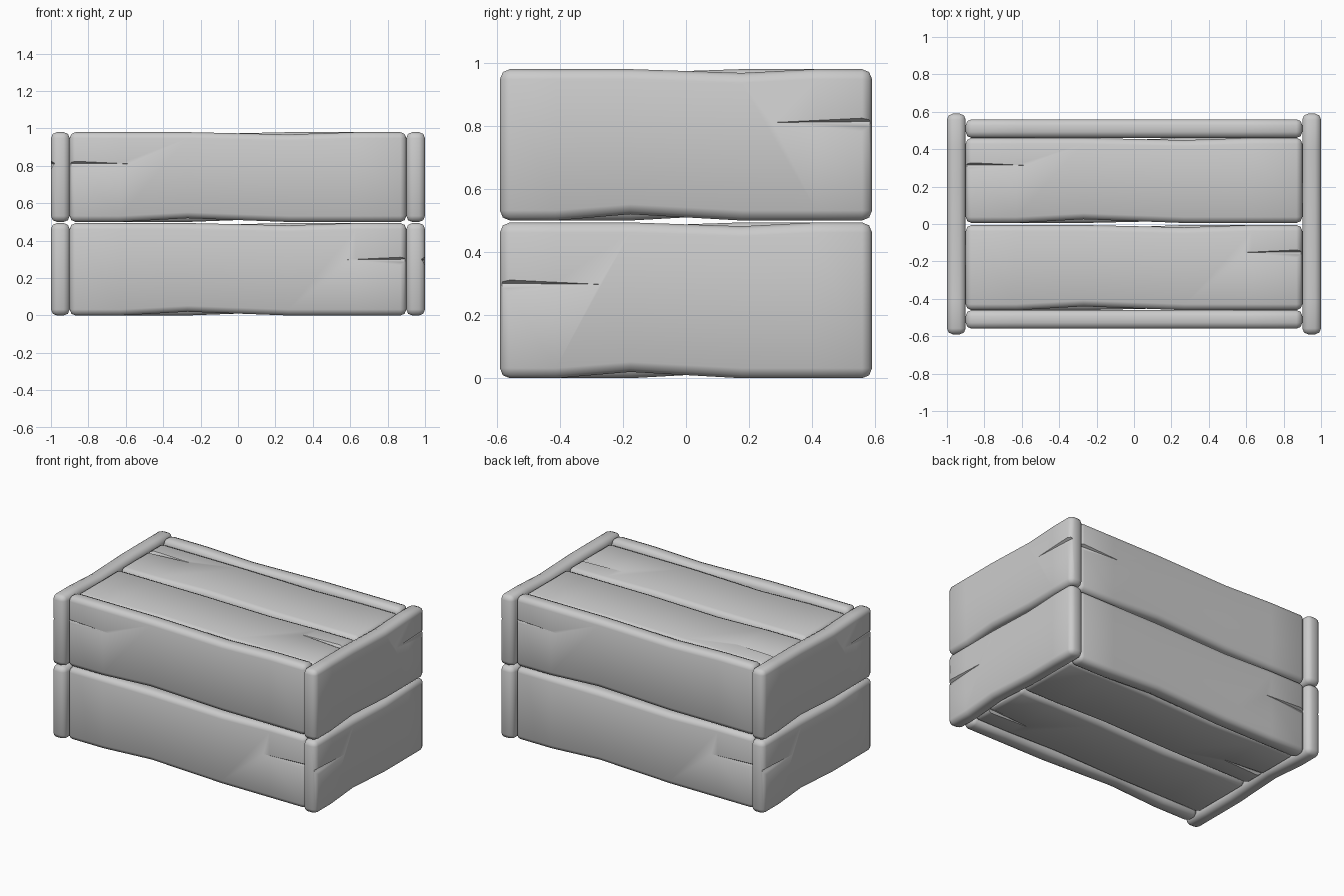
import bpy, bmesh
from math import pi, radians
from mathutils import Matrix, Vector

old = bpy.data.objects.get("Cube")
if old:
    bpy.data.objects.remove(old, do_unlink=True)

grey = bpy.data.materials.new("plain_grey")
grey.use_nodes = True
colour = (0.6, 0.6, 0.6, 1)
grey.diffuse_color = colour
grey.node_tree.nodes["Principled BSDF"].inputs["Base Color"].default_value = colour

THICK = 0.1


def crack_cutter(length, end, height):
    """Thin tapering wedge lying in the outer face at one end of a plank."""
    bm = bmesh.new()
    x = end * (length / 2 + 0.02)
    tip = bm.verts.new((x - end * 0.42, -THICK / 2 - 0.005, height))
    mouth = [bm.verts.new((x, y, height + z)) for y, z in
             ((-THICK / 2 - 0.02, 0.03), (-THICK / 2 - 0.02, -0.07), (-THICK / 2 + 0.02, 0.004))]
    bm.faces.new(mouth)
    for i in range(3):
        bm.faces.new((mouth[i], mouth[i - 1], tip))
    bmesh.ops.recalc_face_normals(bm, faces=bm.faces)
    mesh = bpy.data.meshes.new("crack_cutter")
    bm.to_mesh(mesh)
    bm.free()
    cutter = bpy.data.objects.new("crack_cutter", mesh)
    cutter.hide_render = True
    bpy.context.collection.objects.link(cutter)
    return cutter


def plank(name, length, width, end, height, place):
    """Worn plank along x, outer face to -y, then moved by a matrix."""
    bm = bmesh.new()
    bmesh.ops.create_cube(bm, size=1, matrix=Matrix.Diagonal((length, THICK, width, 1)))
    # Cross cuts allow a little wear along the lower and upper edges
    for part in (-0.35, -0.15, 0.15, 0.35):
        bmesh.ops.bisect_plane(bm, geom=bm.verts[:] + bm.edges[:] + bm.faces[:],
                               plane_co=(part * length, 0, 0), plane_no=(1, 0, 0))
    for v in bm.verts:
        if abs(v.co.x + 0.15 * length) < 0.01 and v.co.z < 0:
            v.co.z += 0.02
        if abs(v.co.x - 0.15 * length) < 0.01 and v.co.z > 0:
            v.co.z -= 0.012
    mesh = bpy.data.meshes.new(name)
    bm.to_mesh(mesh)
    bm.free()
    mesh.materials.append(grey)
    obj = bpy.data.objects.new(name, mesh)
    bpy.context.collection.objects.link(obj)
    bpy.ops.object.select_all(action='DESELECT')
    bpy.context.view_layer.objects.active = obj
    obj.select_set(True)

    # Rounded edges, then the crack
    bevel = obj.modifiers.new("soft_edges", 'BEVEL')
    bevel.width = 0.032
    bevel.segments = 2
    bevel.limit_method = 'ANGLE'
    bevel.angle_limit = radians(50)
    cutter = crack_cutter(length, end, height)
    cut = obj.modifiers.new("crack", 'BOOLEAN')
    cut.operation = 'DIFFERENCE'
    cut.solver = 'EXACT'
    cut.object = cutter
    for mod in ("soft_edges", "crack"):
        bpy.ops.object.modifier_apply(modifier=mod)
    bpy.data.objects.remove(cutter, do_unlink=True)
    bpy.ops.object.shade_smooth_by_angle(angle=radians(50))
    obj.matrix_world = place


def turned(angle, axis, pos):
    return Matrix.Translation(Vector(pos)) @ Matrix.Rotation(angle, 4, axis)


# Two tiers of wall planks: the end boards cover the ends of the long planks
for tier, z, width, end, height in (("lower", 0.247, 0.494, 1, 0.05),
                                    ("upper", 0.74, 0.48, -1, 0.07)):
    plank(f"{tier}_front_plank", 1.8, width, end, height, turned(0, 'Z', (0, -0.51, z)))
    plank(f"{tier}_back_plank", 1.8, width, end, height, turned(pi, 'Z', (0, 0.51, z)))
    plank(f"{tier}_left_end_board", 1.18, width, -end, height,
          turned(pi / 2, 'Z', (0.95, 0, z)))
    plank(f"{tier}_right_end_board", 1.18, width, -end, height,
          turned(-pi / 2, 'Z', (-0.95, 0, z)))

# Lid and floor, each of two long planks with a narrow seam
for y, name, end in ((-0.233, "front", 1), (0.233, "back", -1)):
    plank(f"{name}_lid_plank", 1.8, 0.455, end, 0.08,
          turned(-pi / 2, 'X', (0, y, 0.91)))
    plank(f"{name}_floor_plank", 1.8, 0.455, end, 0.08,
          turned(pi / 2, 'X', (0, y, 0.07)))
